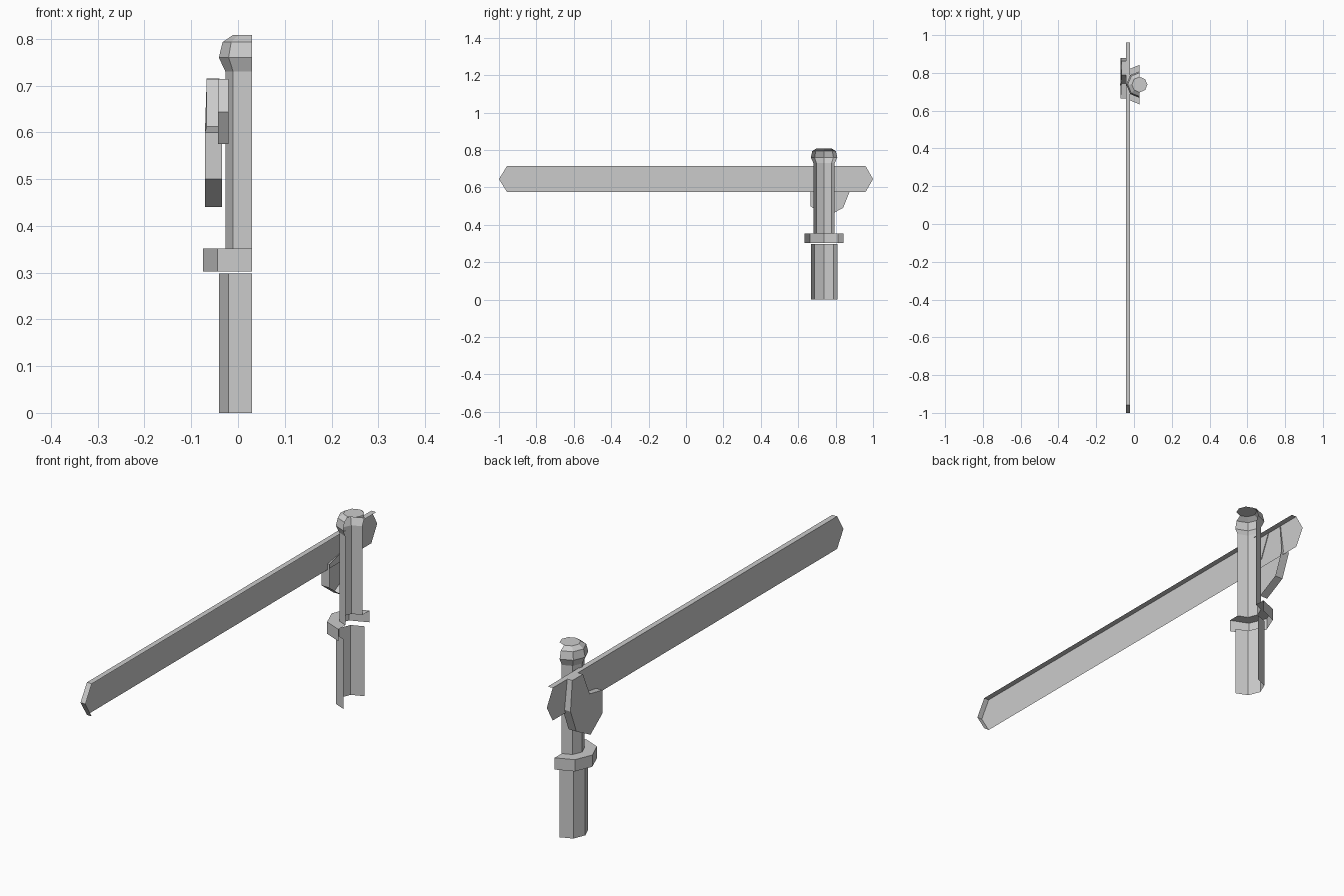
import bpy
from math import cos, sin, pi

cube = bpy.data.objects.get("Cube")
if cube:
    bpy.data.objects.remove(cube, do_unlink=True)

# Single plain grey
grey = bpy.data.materials.new("plain_grey")
grey.use_nodes = True
COLOUR = (0.6, 0.6, 0.6, 1)
grey.diffuse_color = COLOUR
grey.node_tree.nodes["Principled BSDF"].inputs["Base Color"].default_value = COLOUR

CX, CY = 0.03, 0.738   # post axis


def add_part(name, verts, faces):
    mesh = bpy.data.meshes.new(name)
    mesh.from_pydata(verts, [], faces)
    mesh.materials.append(grey)
    obj = bpy.data.objects.new(name, mesh)
    bpy.context.collection.objects.link(obj)
    return obj


def ring_point(r, z, step):
    a = pi / 2 + step * pi / 4
    return (CX + r * cos(a), CY + r * sin(a), z)


def half_turning(name, profile):
    """Half octagonal shell, open towards +x, from (radius, height) pairs."""
    verts = [ring_point(r, z, s) for r, z in profile for s in range(5)]
    faces = []
    for row in range(len(profile) - 1):
        for s in range(4):
            i = row * 5 + s
            faces.append((i, i + 1, i + 6, i + 5))
    return add_part(name, verts, faces)


def shell_panel(name, outline, near, far, skip=()):
    """Clockwise (y, z) outline facing -x, with rim walls except skipped edges.
    near and far give x at a height."""
    n = len(outline)
    verts = [(near(z), y, z) for y, z in outline]
    verts += [(far(z), y, z) for y, z in outline]
    faces = [tuple(range(n))]
    for i in range(n):
        j = (i + 1) % n
        if i not in skip:
            faces.append((i, i + n, j + n, j))
    return add_part(name, verts, faces)


# Post: base, collar, shaft with flared head
half_turning("post_base", [(0.071, 0), (0.071, 0.298)])
half_turning("post_collar", [(0.105, 0.302), (0.105, 0.352), (0.057, 0.352)])
half_turning("post_shaft", [(0.057, 0.352), (0.057, 0.73)])
half_turning("post_head", [(0.057, 0.73), (0.071, 0.76), (0.063, 0.793), (0.041, 0.808)])

# Full disc closing the top
add_part("post_cap", [ring_point(0.041, 0.808, s) for s in range(8)], [tuple(range(8))])

# Long arm: outer face, top strip and the two slanted faces of its front tip
shell_panel("arm",
            [(-1, 0.644), (-0.957, 0.714), (0.96, 0.714),
             (1, 0.644), (0.96, 0.575), (-0.957, 0.575)],
            lambda z: -0.043, lambda z: -0.02, skip=(2, 3, 4))

# Bracket plate with rim, leaning in slightly towards its top
shell_panel("bracket",
            [(0.665, 0.5), (0.665, 0.6), (0.745, 0.613), (0.79, 0.714), (0.862, 0.715),
             (0.88, 0.59), (0.84, 0.49), (0.745, 0.44)],
            lambda z: -0.071 if z < 0.61 else -0.067,
            lambda z: -0.034 if z < 0.61 else -0.04)
